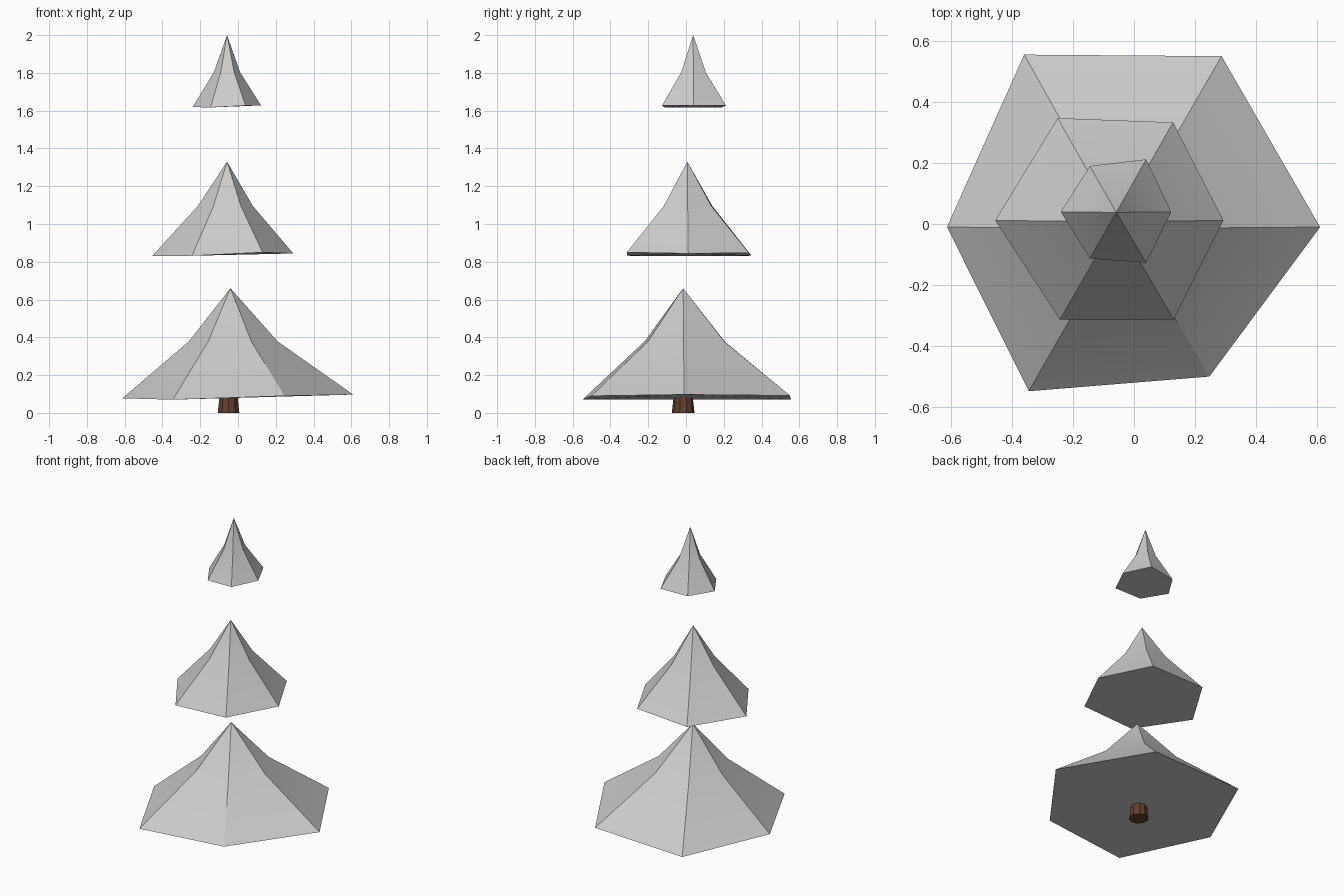
import bpy, bmesh
from mathutils import Vector

if "Cube" in bpy.data.objects:
    bpy.data.objects.remove(bpy.data.objects["Cube"])


def smooth_by_angle(ob):
    bpy.ops.object.select_all(action='DESELECT')
    ob.select_set(True)
    bpy.context.view_layer.objects.active = ob
    bpy.ops.object.shade_smooth_by_angle()


def tier(name, apex, ring_z, ring_frac, rim):
    """Six-sided bough: flared skirt, steeper cap, closed underside."""
    bm = bmesh.new()
    a = Vector(apex)
    top = bm.verts.new(a)
    outer = [bm.verts.new(p) for p in rim]
    inner = []
    for p in rim:
        q = a.lerp(Vector(p), ring_frac)
        q.z = ring_z
        inner.append(bm.verts.new(q))
    n = len(rim)
    for i in range(n):
        j = (i + 1) % n
        bm.faces.new((outer[i], outer[j], inner[j], inner[i]))
        bm.faces.new((inner[i], inner[j], top))
    bm.faces.new(outer)
    bmesh.ops.recalc_face_normals(bm, faces=bm.faces)
    me = bpy.data.meshes.new(name)
    bm.to_mesh(me)
    bm.free()
    ob = bpy.data.objects.new(name, me)
    bpy.context.collection.objects.link(ob)
    smooth_by_angle(ob)


# Boughs, each with a slightly irregular rim
tier("lower_boughs", (-0.04, -0.015, 0.66), 0.378, 0.385, [
    (-0.613, -0.01, 0.077), (-0.345, -0.548, 0.07), (0.247, -0.50, 0.09),
    (0.61, -0.01, 0.097), (0.287, 0.55, 0.092), (-0.36, 0.555, 0.072)])
tier("middle_boughs", (-0.058, 0.007, 1.33), 1.095, 0.39, [
    (-0.455, 0.012, 0.83), (-0.243, -0.313, 0.832), (0.13, -0.313, 0.85),
    (0.293, 0.012, 0.844), (0.128, 0.333, 0.847), (-0.25, 0.347, 0.832)])
tier("upper_boughs", (-0.058, 0.038, 2.0), 1.803, 0.385, [
    (-0.24, 0.04, 1.619), (-0.145, -0.113, 1.617), (0.04, -0.127, 1.627),
    (0.122, 0.04, 1.628), (0.04, 0.212, 1.627), (-0.145, 0.19, 1.618)])

# Trunk stub, tapering up into the lowest boughs
bpy.ops.mesh.primitive_cone_add(vertices=10, radius1=0.06, radius2=0.038,
                                depth=0.2, location=(-0.05, -0.015, 0.1))
trunk = bpy.context.object
trunk.name = "trunk"
bark = bpy.data.materials.new("bark")
bark.diffuse_color = (0.12, 0.05, 0.025, 1)
bark.use_nodes = True
bark.node_tree.nodes["Principled BSDF"].inputs["Base Color"].default_value = bark.diffuse_color
trunk.data.materials.append(bark)
